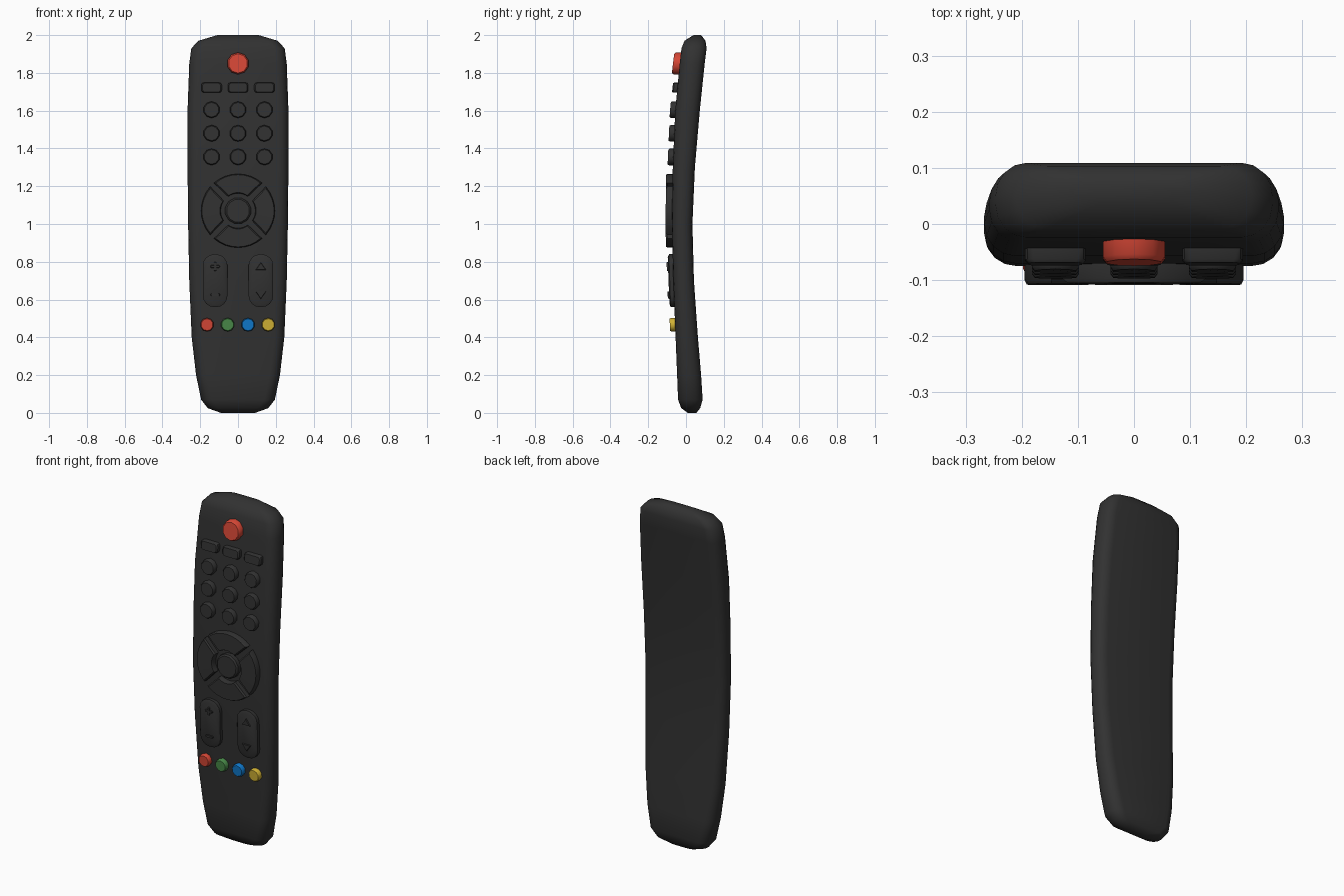
import bpy, bmesh, math

if "Cube" in bpy.data.objects:
    bpy.data.objects.remove(bpy.data.objects["Cube"])

def material(name, rgb):
    m = bpy.data.materials.new(name)
    m.diffuse_color = (*rgb, 1)
    m.use_nodes = True
    m.node_tree.nodes["Principled BSDF"].inputs["Base Color"].default_value = m.diffuse_color
    return m

BLACK = material("charcoal", (0.031, 0.031, 0.031))
RED = material("red", (0.66, 0.062, 0.036))
GREEN = material("green", (0.065, 0.25, 0.065))
BLUE = material("blue", (0.005, 0.19, 0.6))
YELLOW = material("yellow", (0.63, 0.44, 0.035))

# Body stations: height, half width, front y, back y
ROWS = [(0.0, 0.09, 0.01, 0.055), (0.025, 0.16, -0.025, 0.075), (0.07, 0.195, -0.042, 0.088),
        (0.2, 0.222, -0.047, 0.08), (0.4, 0.245, -0.055, 0.063), (0.7, 0.258, -0.067, 0.042),
        (1.0, 0.264, -0.075, 0.034), (1.3, 0.267, -0.07, 0.047), (1.6, 0.267, -0.057, 0.073),
        (1.85, 0.258, -0.033, 0.099), (1.93, 0.247, -0.024, 0.109), (1.97, 0.21, -0.008, 0.103),
        (2.0, 0.11, 0.04, 0.08)]

def front(z):
    for a, b in zip(ROWS, ROWS[1:]):
        if z <= b[0]:
            return a[2] + (b[2] - a[2]) * (z - a[0]) / (b[0] - a[0])
    return ROWS[-1][2]

def finish(bm, name, mat, angle=40):
    bmesh.ops.recalc_face_normals(bm, faces=bm.faces)
    me = bpy.data.meshes.new(name)
    bm.to_mesh(me)
    bm.free()
    ob = bpy.data.objects.new(name, me)
    bpy.context.collection.objects.link(ob)
    me.materials.append(mat)
    bpy.ops.object.select_all(action='DESELECT')
    ob.select_set(True)
    bpy.context.view_layer.objects.active = ob
    bpy.ops.object.shade_smooth_by_angle(angle=math.radians(angle))
    return ob

def bridge(bm, rings):
    n = len(rings[0])
    for a, b in zip(rings, rings[1:]):
        for i in range(n):
            j = (i + 1) % n
            bm.faces.new((a[i], a[j], b[j], b[i]))

# Curved case: rounded cross-sections lofted along the height
def make_body():
    bm = bmesh.new()
    rings = []
    for z, w, yf, yb in ROWS:
        d, c, r = (yb - yf) / 2, (yb + yf) / 2, 0.055
        ring = []
        for q, (sx, sy) in enumerate([(1, 1), (-1, 1), (-1, -1), (1, -1)]):
            for k in range(5):
                t = (q + k / 4) * math.pi / 2
                ring.append(bm.verts.new((sx * (w - r) + r * math.cos(t),
                                          c + sy * d * 0.1 + 0.9 * d * math.sin(t), z)))
        rings.append(ring)
    bridge(bm, rings)
    bm.faces.new(rings[0])
    bm.faces.new(rings[-1])
    finish(bm, "case", BLACK, 60)

# Raised key: outline extruded off the curved front, with a chamfered rim
def key(name, outline, height, mat=BLACK, base=-0.012, rim=0.12):
    bm = bmesh.new()
    cx = sum(p[0] for p in outline) / len(outline)
    cz = sum(p[1] for p in outline) / len(outline)
    rings = []
    for scale, h in ((1.0, base), (1.0, height * 0.75), (1 - rim, height)):
        rings.append([bm.verts.new((cx + (x - cx) * scale, front(z) - h, cz + (z - cz) * scale))
                      for x, z in outline])
    bridge(bm, rings)
    bm.faces.new(rings[-1])
    bm.faces.new(rings[0])
    return finish(bm, name, mat)

def disc(x, z, r, n=10):
    return [(x + r * math.cos(2 * math.pi * (i + .5) / n), z + r * math.sin(2 * math.pi * (i + .5) / n))
            for i in range(n)]

# Rounded rectangle with four sides of half size w, h and corner radius r
def pill(x, z, w, h, r, steps=4):
    pts = []
    for q, (sx, sz) in enumerate([(1, 1), (-1, 1), (-1, -1), (1, -1)]):
        for k in range(steps + 1):
            t = (q + k / steps) * math.pi / 2
            pts.append((x + sx * (w - r) + r * math.cos(t), z + sz * (h - r) + r * math.sin(t)))
    return pts

# One quarter of the navigation ring
def arc(x, z, r0, r1, mid, half):
    def sweep(r, h, n=8):
        return [(x + r * math.cos(mid - h + 2 * h * i / n), z + r * math.sin(mid - h + 2 * h * i / n))
                for i in range(n + 1)]
    return sweep(r1, half) + sweep(r0, half * 0.85)[::-1]

make_body()
key("power_button", disc(0, 1.85, 0.058), 0.036, RED)

# Function keys and number pad
for x in (-0.14, 0, 0.14):
    key("function_key", pill(x, 1.722, 0.054, 0.027, 0.014, 2), 0.026)
    for z in (1.605, 1.48, 1.355):
        key("number_key", disc(x, z, 0.044), 0.028)

# Navigation ring: inner floor strip is left open between the quarters
for i in range(4):
    quarter = arc(0, 1.07, 0.092, 0.195, i * math.pi / 2, math.radians(41))
    bm = bmesh.new()
    rings = []
    cx = 0.147 * math.cos(i * math.pi / 2)
    cz = 1.07 + 0.147 * math.sin(i * math.pi / 2)
    for s, h in ((1, -0.01), (1, 0.026), (0.92, 0.034)):
        rings.append([bm.verts.new((cx + (x - cx) * s, front(z) - h, cz + (z - cz) * s))
                      for x, z in quarter])
    bridge(bm, rings)
    n = len(quarter)
    for ring in (rings[0], rings[-1]):
        for k in range(n // 2 - 1):
            bm.faces.new((ring[k], ring[k + 1], ring[n - 2 - k], ring[n - 1 - k]))
    finish(bm, "navigation_quarter", BLACK)
key("select_button", disc(0, 1.07, 0.07, 12), 0.032)

# Volume and channel rockers with raised marks
for side in (-1, 1):
    x = side * 0.121
    key("rocker", pill(x, 0.7, 0.065, 0.14, 0.06), 0.026)
    if side < 0:
        for z in (0.775, 0.625):
            key("rocker_bar", pill(x, z, 0.025, 0.007, 0.004, 1), 0.033, base=0.02)
        key("rocker_bar", pill(x, 0.775, 0.007, 0.025, 0.004, 1), 0.033, base=0.02)
    else:
        for z, s in ((0.775, 1), (0.625, -1)):
            key("rocker_arrow", [(x - 0.028, z - s * 0.018), (x + 0.028, z - s * 0.018),
                                 (x, z + s * 0.022)], 0.033, base=0.02)

# Coloured shortcut buttons
for x, mat in zip((-0.164, -0.055, 0.053, 0.16), (RED, GREEN, BLUE, YELLOW)):
    key(mat.name + "_button", disc(x, 0.467, 0.036), 0.028, mat)
